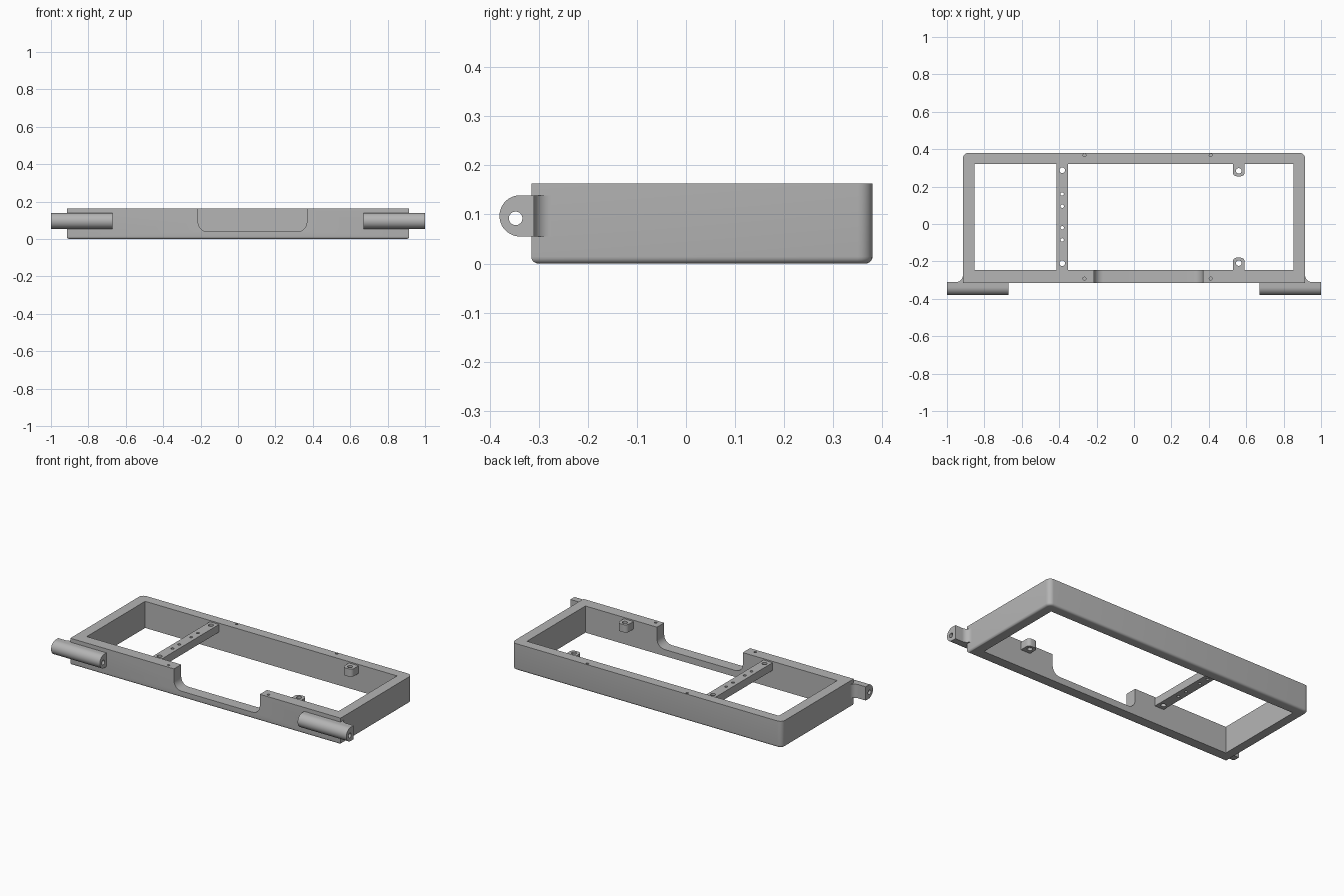
import bpy, bmesh
from math import sin, cos, radians
from mathutils import Vector

cube = bpy.data.objects.get("Cube")
if cube:
    bpy.data.objects.remove(cube, do_unlink=True)

grey = bpy.data.materials.new("satin grey")
grey.use_nodes = True
colour = (0.46, 0.46, 0.46, 1)
grey.diffuse_color = colour
grey.node_tree.nodes["Principled BSDF"].inputs["Base Color"].default_value = colour

# Frame dimensions
HALF_X, FRONT, BACK, TOP = 0.915, -0.315, 0.38, 0.163
IN_X, IN_FRONT, IN_BACK = 0.853, -0.245, 0.32
SHELF_LOW, SHELF_TOP = 0.108, 0.155


def arc(cx, cy, r, start, end, steps=10):
    """Points along a circular arc, angles in degrees."""
    angles = [radians(start + (end - start) * i / steps) for i in range(steps + 1)]
    return [(cx + r * cos(a), cy + r * sin(a)) for a in angles]


def prism(name, points, axis, low, high, bottom_round=0):
    """Extrude a 2D outline along an axis; outline uses the other two axes in order."""
    def place(p, d):
        v = list(p)
        v.insert("xyz".index(axis), d)
        return Vector(v)
    bm = bmesh.new()
    base = bm.faces.new([bm.verts.new(place(p, low)) for p in points])
    rim = list(base.edges)
    result = bmesh.ops.extrude_face_region(bm, geom=[base], use_keep_orig=True)
    moved = [g for g in result["geom"] if isinstance(g, bmesh.types.BMVert)]
    bmesh.ops.translate(bm, verts=moved, vec=place((0, 0), high - low))
    bmesh.ops.recalc_face_normals(bm, faces=bm.faces)
    if bottom_round:
        bmesh.ops.bevel(bm, geom=rim, offset=bottom_round, offset_type='OFFSET',
                        segments=5, profile=0.5, affect='EDGES')
    mesh = bpy.data.meshes.new(name)
    bm.to_mesh(mesh)
    bm.free()
    mesh.materials.append(grey)
    obj = bpy.data.objects.new(name, mesh)
    bpy.context.collection.objects.link(obj)
    return obj


def rect(x0, x1, y0, y1):
    return [(x0, y0), (x1, y0), (x1, y1), (x0, y1)]


def hole(x, y, r, low=-0.1, high=0.3, axis="z"):
    return prism("hole_cutter", arc(x, y, r, 0, 337.5, 15), axis, low, high)


def finish(obj, cutters=()):
    """Cut, then shade with sharp edges kept."""
    bpy.ops.object.select_all(action='DESELECT')
    bpy.context.view_layer.objects.active = obj
    obj.select_set(True)
    for cutter in cutters:
        cutter.hide_render = True
        mod = obj.modifiers.new("cut", 'BOOLEAN')
        mod.operation, mod.solver, mod.object = 'DIFFERENCE', 'EXACT', cutter
        bpy.ops.object.modifier_apply(modifier=mod.name)
        bpy.data.objects.remove(cutter, do_unlink=True)
    bpy.ops.object.shade_smooth_by_angle(angle=radians(30))


# Rectangular frame with rounded back corners and a rounded lower edge
R = 0.03
outline = [(-HALF_X, FRONT), (HALF_X, FRONT)]
outline += arc(HALF_X - R, BACK - R, R, 0, 90, 6)
outline += arc(-HALF_X + R, BACK - R, R, 90, 180, 6)
frame = prism("frame", outline, "z", 0, TOP, bottom_round=0.014)

# Opening, front notch and blind screw holes
opening = prism("opening_cutter", rect(-IN_X, IN_X, IN_FRONT, IN_BACK), "z", -0.1, 0.3)
L, RIGHT, FLOOR, NR = -0.213, 0.368, 0.04, 0.05
notch_outline = arc(L + NR, FLOOR + NR, NR, 180, 270)
notch_outline += arc(RIGHT - NR, FLOOR + NR, NR, 270, 360)
notch_outline += [(RIGHT, 0.3), (L, 0.3)]
notch = prism("notch_cutter", notch_outline, "y", FRONT - 0.1, IN_FRONT + 0.05)
screws = [hole(x, y, 0.008, low=0.1) for x in (-0.265, 0.41) for y in (-0.292, 0.368)]
finish(frame, [opening, notch] + screws)

# Cross bar with a row of holes
bar = prism("cross_bar", rect(-0.415, -0.353, IN_FRONT - 0.01, IN_BACK + 0.01),
            "z", SHELF_LOW, SHELF_TOP)
bar_holes = [hole(-0.384, y, 0.015) for y in (-0.21, 0.287)]
bar_holes += [hole(-0.384, y, 0.009) for y in (-0.085, -0.02, 0.095, 0.16)]
finish(bar, bar_holes)

# Mounting tabs on the front and back rails
TX, W, TR = 0.56, 0.032, 0.022
for name, wall, s in (("front_tab", IN_FRONT, 1), ("back_tab", IN_BACK, -1)):
    root, tip = -0.01, 0.065
    shape = [(TX - W, root), (TX + W, root)]
    shape += arc(TX + W - TR, tip - TR, TR, 0, 90, 6)
    shape += arc(TX - W + TR, tip - TR, TR, 90, 180, 6)
    tab = prism(name, [(x, wall + s * y) for x, y in shape], "z", SHELF_LOW, SHELF_TOP)
    finish(tab, [hole(TX, wall + s * 0.036, 0.015)])

# Hinge barrels with pin holes, and curved gussets to the frame sides
HY, HZ, HR, F = -0.338, 0.097, 0.042, 0.035
for side, s in (("left", 1), ("right", -1)):
    profile = arc(HY, HZ, HR, 90, 270, 24) + [(-0.31, HZ - HR), (-0.31, HZ + HR)]
    low, high = sorted((s * 0.67, s * 1.0))
    barrel = prism(side + "_hinge_barrel", profile, "x", low, high)
    finish(barrel, [hole(-0.347, 0.092, 0.014, low - 0.1, high + 0.1, "x")])
    web = arc(HALF_X + F, -0.31 + F, F, 180, 270) + [(HALF_X + F, -0.32), (0.9, -0.32), (0.9, -0.275)]
    gusset = prism(side + "_hinge_gusset", [(s * x, y) for x, y in web],
                   "z", HZ - HR, HZ + HR)
    finish(gusset)
